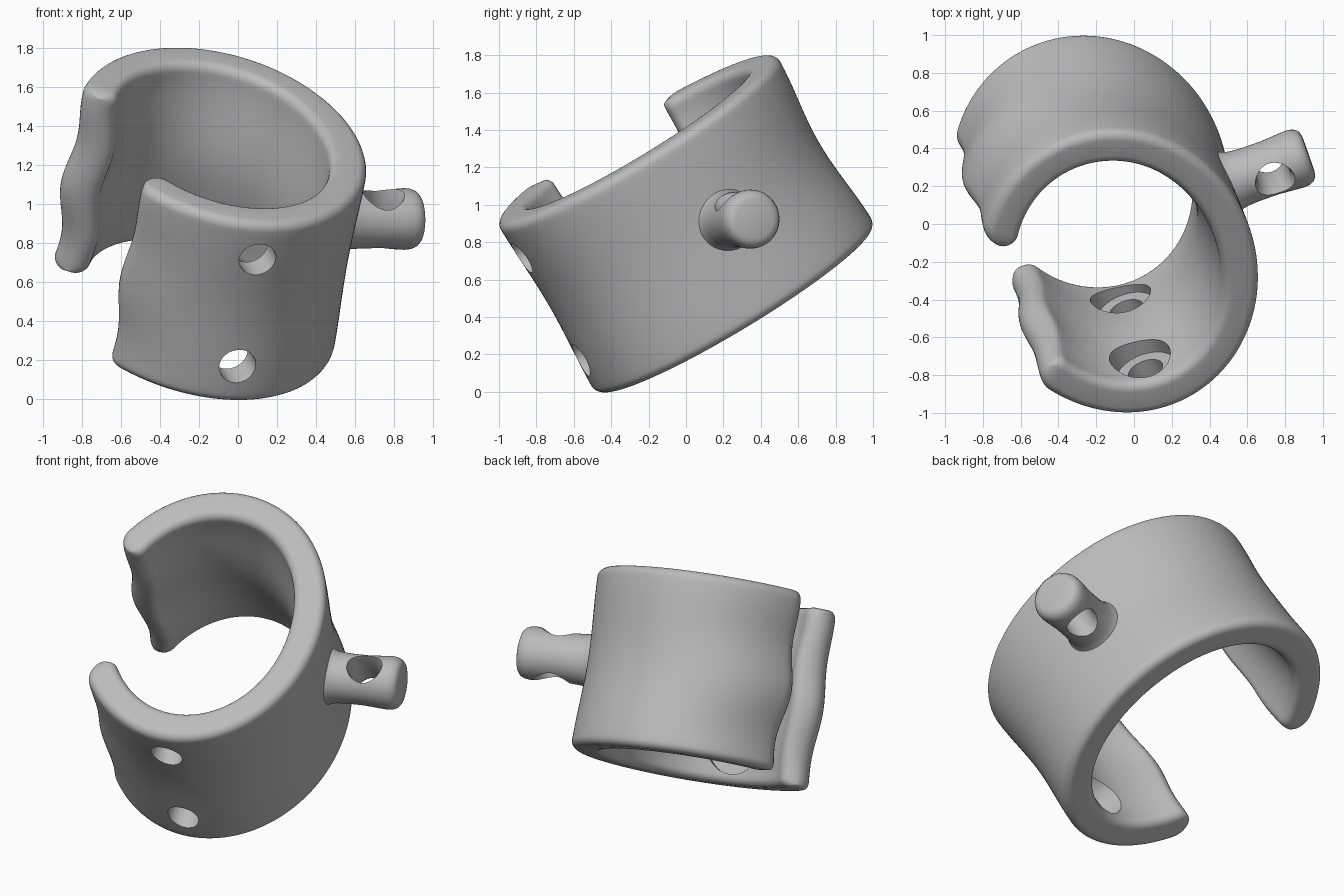
import bpy, bmesh
from math import sin, cos, pi, radians, sqrt
from mathutils import Vector, Matrix

if "Cube" in bpy.data.objects:
    bpy.data.objects.remove(bpy.data.objects["Cube"])

grey = bpy.data.materials.new("plain grey")
grey.use_nodes = True
COLOUR = (0.5, 0.5, 0.5, 1)
grey.diffuse_color = COLOUR
grey.node_tree.nodes["Principled BSDF"].inputs["Base Color"].default_value = COLOUR

# Leaning frame of the cuff: local z is the axis of the ring
axis = Vector((0.16, -0.495, 0.854)).normalized()
side = (Vector((1, 0, 0)) - axis.x * axis).normalized()
back = axis.cross(side)
FRAME = Matrix.Translation((-0.152, 0, 0.898)) @ Matrix((side, back, axis)).transposed().to_4x4()

HALF = 0.537      # half the cuff's height
WALL = 0.193      # wall thickness
ROUND = 0.05      # rim rounding
START, END = radians(-126), radians(161)


def make(name, bm):
    bmesh.ops.recalc_face_normals(bm, faces=bm.faces)
    mesh = bpy.data.meshes.new(name)
    bm.to_mesh(mesh)
    bm.free()
    mesh.transform(FRAME)
    mesh.materials.append(grey)
    ob = bpy.data.objects.new(name, mesh)
    bpy.context.collection.objects.link(ob)
    return ob


def lathe(name, profile, direction, origin=(0, 0, 0), sides=48):
    """Turned solid: profile is a list of (distance, radius) along direction."""
    bm = bmesh.new()
    turn = Vector(direction).to_track_quat('Z', 'Y')
    rings = []
    for dist, r in profile:
        rings.append([bm.verts.new(Vector(origin) + turn @ Vector(
            (r * cos(2 * pi * i / sides), r * sin(2 * pi * i / sides), dist)))
            for i in range(sides)])
    for p, q in zip(rings, rings[1:]):
        for i in range(sides):
            j = (i + 1) % sides
            bm.faces.new((p[i], p[j], q[j], q[i]))
    bm.faces.new(rings[0])
    bm.faces.new(rings[-1])
    return make(name, bm)


def cut(ob, cutter):
    mod = ob.modifiers.new("hole", 'BOOLEAN')
    mod.operation, mod.object, mod.solver = 'DIFFERENCE', cutter, 'EXACT'
    bpy.context.view_layer.objects.active = ob
    bpy.ops.object.modifier_apply(modifier=mod.name)
    bpy.data.objects.remove(cutter)


def smooth(ob):
    bpy.ops.object.select_all(action='DESELECT')
    ob.select_set(True)
    bpy.context.view_layer.objects.active = ob
    bpy.ops.object.shade_smooth_by_angle(angle=radians(40))


def outer_radius(t):
    # slightly skewed oval
    c, s = cos(t), sin(t)
    return 1 / sqrt(1.86 * c * c + 0.39 * c * s + 1.335 * s * s)


def cuff_point(t, h, offset, shrink):
    c, s = cos(t), sin(t)
    bell = (1 + cos(pi * h / HALF)) / 2                            # waist at mid height
    wave = 0.017 * cos(2 * pi * (h + 0.07) / HALF) * max(0, -c)    # rippled open ends
    r = outer_radius(t) - WALL / 2 + offset
    if offset < 0:
        r += 0.28 * offset * bell                                  # wall swells inwards
    return Vector((r * c - (0.021 - 0.009 * c) * bell - wave,
                   r * s * (1 - (0.033 + 0.011 * s) * bell), h * shrink))


def build_cuff():
    # heights, closely spaced in the rounded rims
    flat = HALF - ROUND
    rim = [(flat + ROUND * sin(pi / 2 * k / 6), ROUND * (1 - cos(pi / 2 * k / 6)))
           for k in range(1, 7)]
    levels = [(-h, inset) for h, inset in reversed(rim)]
    levels += [(flat * (k / 18 - 1), 0) for k in range(37)] + rim
    # stations round the arc: (angle, thickness factor, height factor), with round tips
    nose, steps, arc = 0.13, 8, 120
    swell = [sin(max(pi / 2 * k / steps, 0.06)) for k in range(steps)]
    tips = [(nose * (1 - sqrt(1 - f * f)), f, 0.95 + 0.05 * f) for f in swell]
    a0, a1 = START + nose, END - nose
    stations = [(START + a, f, s) for a, f, s in tips]
    stations += [(a0 + (a1 - a0) * k / arc, 1, 1) for k in range(arc + 1)]
    stations += [(END - a, f, s) for a, f, s in reversed(tips)]

    bm = bmesh.new()
    loops = []
    for t, f, s in stations:
        out = [bm.verts.new(cuff_point(t, h, f * (WALL / 2 - i), s)) for h, i in levels]
        inn = [bm.verts.new(cuff_point(t, h, -f * (WALL / 2 - i), s)) for h, i in levels]
        loops.append(out + inn[::-1])
    n = len(loops[0])
    for p, q in zip(loops, loops[1:]):
        for i in range(n):
            j = (i + 1) % n
            bm.faces.new((p[i], p[j], q[j], q[i]))
    for loop in (loops[0], loops[-1]):
        for i in range(n // 2 - 1):
            bm.faces.new((loop[i], loop[i + 1], loop[n - 2 - i], loop[n - 1 - i]))
    return make("cuff", bm)


# Open cuff with two stepped holes through its front wall
cuff = build_cuff()
t = radians(-72)
for h in (-0.32, 0.32):
    cut(cuff, lathe("hole_cutter", [(0.4, 0.16), (0.745, 0.16), (0.745, 0.095), (1.1, 0.095)],
                    (cos(t), sin(t), 0), (-0.066, -0.018, h)))
smooth(cuff)

# Side pin with a small fillet at the wall and a rounded end
p = radians(17)
out = Vector((cos(p), sin(p), 0))
root = Vector((0, 0, 0.012))
pin = lathe("side_pin", [(0.6, 0.18), (0.68, 0.175), (0.7, 0.166), (0.72, 0.158), (0.75, 0.152),
                         (0.82, 0.148), (0.92, 0.148), (1.0, 0.154), (1.06, 0.158), (1.09, 0.155),
                         (1.115, 0.145), (1.13, 0.128), (1.137, 0.105)], out, root)
# Flared cross hole parallel to the cuff's axis
cut(pin, lathe("cross_hole_cutter", [(-0.25, 0.14), (-0.15, 0.106), (-0.1, 0.092), (0, 0.088),
                                     (0.1, 0.092), (0.15, 0.106), (0.25, 0.14)],
               (0, 0, 1), out * 0.925 + root))
smooth(pin)
